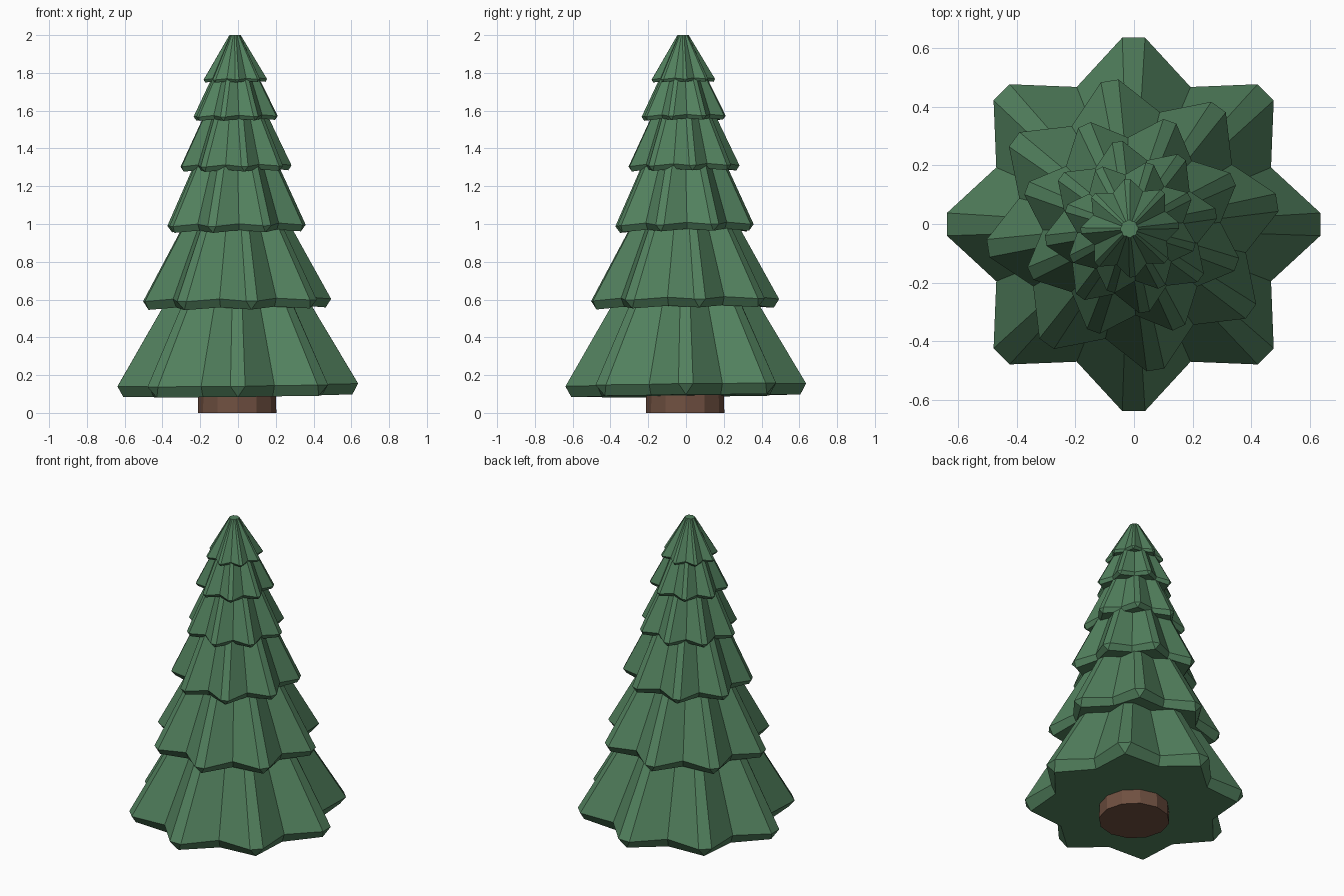
import bpy
import bmesh
from math import cos, sin, pi, radians

if "Cube" in bpy.data.objects:
    bpy.data.objects.remove(bpy.data.objects["Cube"], do_unlink=True)


def make_material(name, colour):
    mat = bpy.data.materials.new(name)
    mat.use_nodes = True
    mat.diffuse_color = colour
    mat.node_tree.nodes["Principled BSDF"].inputs["Base Color"].default_value = colour
    return mat


needle_green = make_material("needle green", (0.085, 0.22, 0.112, 1))
bark_brown = make_material("bark brown", (0.16, 0.08, 0.052, 1))

LOBES = 8
STEP = 2 * pi / LOBES
TIP = radians(3.5)      # half the angle of a blunt branch tip
VALLEY = 0.795          # notch radius relative to tip radius
LEAN = 0.008            # slight lean of the whole crown
TILT = 0.012


def add_object(name, bm, material):
    bmesh.ops.recalc_face_normals(bm, faces=bm.faces)
    mesh = bpy.data.meshes.new(name)
    bm.to_mesh(mesh)
    bm.free()
    mesh.materials.append(material)
    obj = bpy.data.objects.new(name, mesh)
    bpy.context.collection.objects.link(obj)
    return obj


def branch_tier(name, radius, rim_z, top_z, top_radius, turn, lift):
    """Star-shaped skirt: blunt tips, single notches, rim tapering under."""
    bm = bmesh.new()

    def point(r, angle, z):
        a = angle + radians(turn)
        x, y = r * cos(a), r * sin(a)
        return bm.verts.new((x - LEAN * z, y - LEAN * z, z + TILT * (x + y)))

    drop = radius * 0.09
    rim, top, under = [], [], []
    for i in range(LOBES):
        a = i * STEP
        for offset in (-TIP, TIP):
            rim.append(point(radius, a + offset, rim_z))
            top.append(point(top_radius, a + 2 * offset, top_z))
        rim.append(point(radius * VALLEY, a + STEP / 2, rim_z + lift))
        top.append(point(top_radius * 0.9, a + STEP / 2, top_z))
        under.append(point(radius * 0.95, a, rim_z - drop))
        under.append(point(radius * VALLEY * 0.95, a + STEP / 2, rim_z - drop + lift))

    count = len(rim)
    for i in range(count):
        j = (i + 1) % count
        bm.faces.new((rim[i], rim[j], top[j], top[i]))
    for i in range(LOBES):
        left, right, notch = rim[3 * i:3 * i + 3]
        tip, low_notch = under[2 * i:2 * i + 2]
        next_left = rim[(3 * i + 3) % count]
        next_tip = under[(2 * i + 2) % len(under)]
        bm.faces.new((left, tip, right))
        bm.faces.new((right, tip, low_notch, notch))
        bm.faces.new((notch, low_notch, next_tip, next_left))
    bm.faces.new(top)
    bm.faces.new(under[::-1])
    return add_object(name, bm, needle_green)


# Crown, from the lowest tier upward:
# radius, rim height, top height, top radius, turn, notch lift
tiers = {
    "bottom_branches": (0.638, 0.148, 1.05, 0.11, 0, 0),
    "lower_branches": (0.5, 0.597, 1.33, 0.1, 9, 0.012),
    "middle_branches": (0.382, 0.993, 1.55, 0.12, 25, 0.012),
    "upper_middle_branches": (0.295, 1.307, 1.72, 0.1, 9, 0.01),
    "upper_branches": (0.229, 1.57, 1.87, 0.08, 28, 0.008),
    "top_branches": (0.168, 1.766, 2.0, 0.03, 3, 0.006),
}
for tier_name, values in tiers.items():
    branch_tier(tier_name, *values)

# Trunk
bm = bmesh.new()
bmesh.ops.create_cone(bm, cap_ends=True, segments=12, radius1=0.208,
                      radius2=0.2, depth=0.3)
bmesh.ops.translate(bm, verts=bm.verts, vec=(-0.005, -0.005, 0.15))
add_object("trunk", bm, bark_brown)
